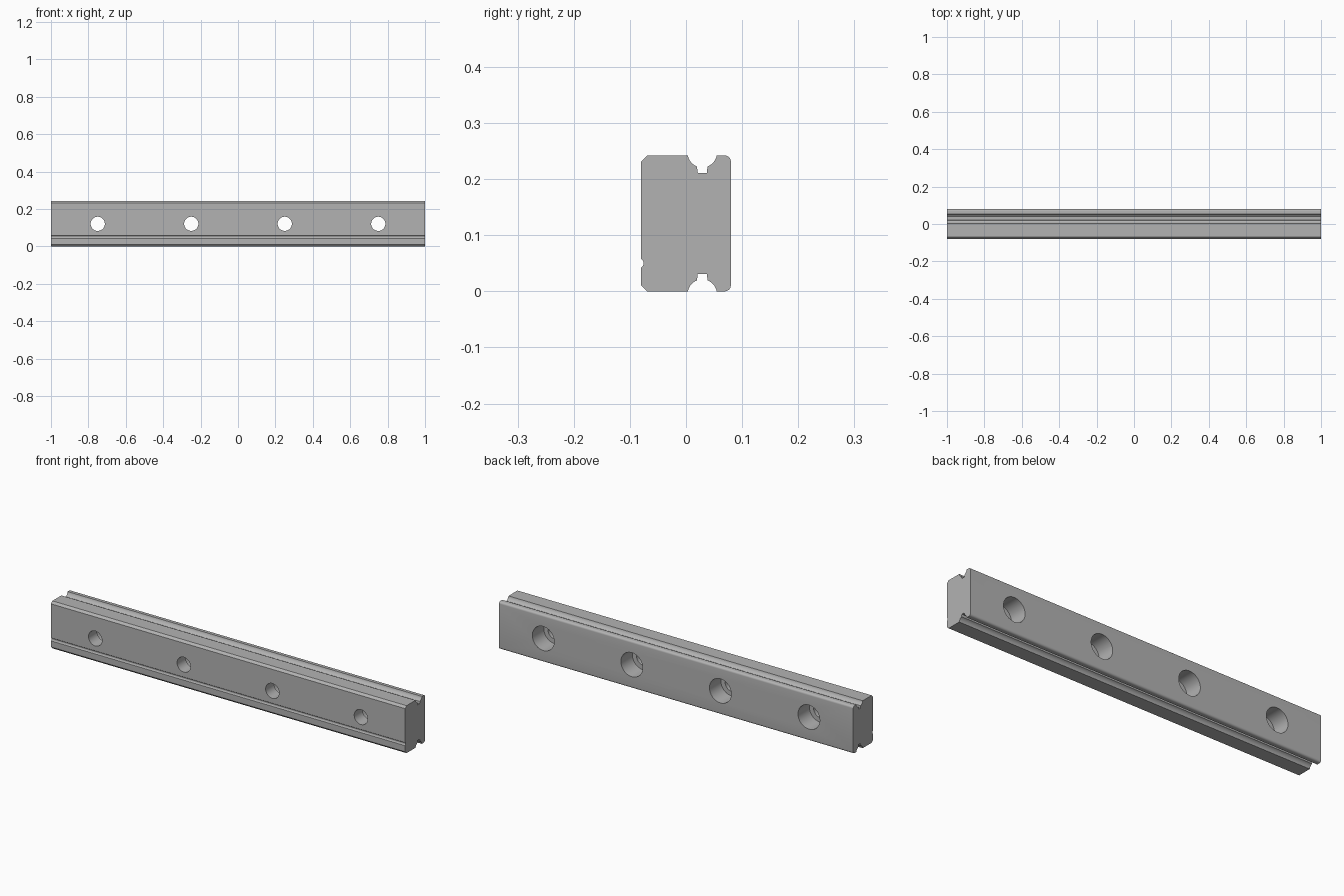
import bpy, bmesh, math

if "Cube" in bpy.data.objects:
    bpy.data.objects.remove(bpy.data.objects["Cube"])

DEPTH, HEIGHT, LENGTH = 0.16, 0.242, 2.0
BACK, MID = DEPTH / 2, HEIGHT / 2

steel = bpy.data.materials.new("steel grey")
steel.use_nodes = True
steel.diffuse_color = (0.45, 0.45, 0.45, 1)
steel.node_tree.nodes["Principled BSDF"].inputs["Base Color"].default_value = (0.45, 0.45, 0.45, 1)


def arc(cy, cz, r, start, end, steps):
    """Points on a circle in the (y, z) plane, angles in degrees."""
    angles = [math.radians(start + (end - start) * i / steps) for i in range(steps + 1)]
    return [(cy + r * math.cos(a), cz + r * math.sin(a)) for a in angles]


def make_object(name, bm):
    bmesh.ops.recalc_face_normals(bm, faces=bm.faces)
    mesh = bpy.data.meshes.new(name)
    bm.to_mesh(mesh)
    bm.free()
    mesh.materials.append(steel)
    obj = bpy.data.objects.new(name, mesh)
    bpy.context.collection.objects.link(obj)
    return obj


def bore_cutter(name, x, profile):
    """Stepped round cutter along y, from (radius, y) pairs."""
    bm = bmesh.new()
    rings = []
    for r, y in profile:
        rings.append([bm.verts.new((x + py, y, MID + pz))
                      for py, pz in arc(0, 0, r, 0, 360, 48)[:-1]])
    for a, b in zip(rings, rings[1:]):
        for i in range(48):
            j = (i + 1) % 48
            bm.faces.new((a[i], a[j], b[j], b[i]))
    bm.faces.new(rings[0])
    bm.faces.new(rings[-1])
    cutter = make_object(name, bm)
    cutter.hide_render = True
    return cutter


# Upper half of the section: front chamfer, ball track with relief slot, rounded back
track_y, track_z, track_r = 0.029, HEIGHT + 0.005, 0.0262
edge = math.degrees(math.asin(0.005 / track_r))
slot = math.degrees(math.acos(0.0095 / track_r))
upper = [(-BACK, HEIGHT - 0.011), (-BACK + 0.011, HEIGHT)]
upper += arc(track_y, track_z, track_r, 180 + edge, 360 - slot - 2 * (90 - slot), 8)
upper += [(track_y - 0.008, HEIGHT - 0.031), (track_y + 0.008, HEIGHT - 0.031)]
upper += arc(track_y, track_z, track_r, 360 - slot, 360 - edge, 8)
upper += arc(BACK - 0.011, HEIGHT - 0.011, 0.011, 90, 0, 6)

# Lower half is the mirror image, closed by the small marking groove on the front
lower = [(y, HEIGHT - z) for y, z in reversed(upper)]
groove = arc(-BACK - 0.005, 0.05, 0.0094, -58, 58, 8)
section = upper + lower + groove

bm = bmesh.new()
face = bm.faces.new([bm.verts.new((-LENGTH / 2, y, z)) for y, z in section])
extruded = bmesh.ops.extrude_face_region(bm, geom=[face])["geom"]
bmesh.ops.translate(bm, vec=(LENGTH, 0, 0),
                    verts=[g for g in extruded if isinstance(g, bmesh.types.BMVert)])
rail = make_object("rail", bm)

# Counterbored mounting holes, wide side at the back
cutters = []
for i in range(4):
    cutter = bore_cutter("hole_cutter_%d" % (i + 1), -0.75 + 0.5 * i,
                         [(0.038, -0.12), (0.038, BACK - 0.092),
                          (0.0615, BACK - 0.092), (0.0615, 0.12)])
    mod = rail.modifiers.new("mounting hole", 'BOOLEAN')
    mod.operation, mod.solver, mod.object = 'DIFFERENCE', 'EXACT', cutter
    cutters.append(cutter)

# Apply the cuts and drop the cutters
bpy.context.view_layer.objects.active = rail
rail.select_set(True)
for mod in list(rail.modifiers):
    bpy.ops.object.modifier_apply(modifier=mod.name)
for cutter in cutters:
    bpy.data.objects.remove(cutter)
bpy.ops.object.shade_smooth_by_angle(angle=math.radians(30))
